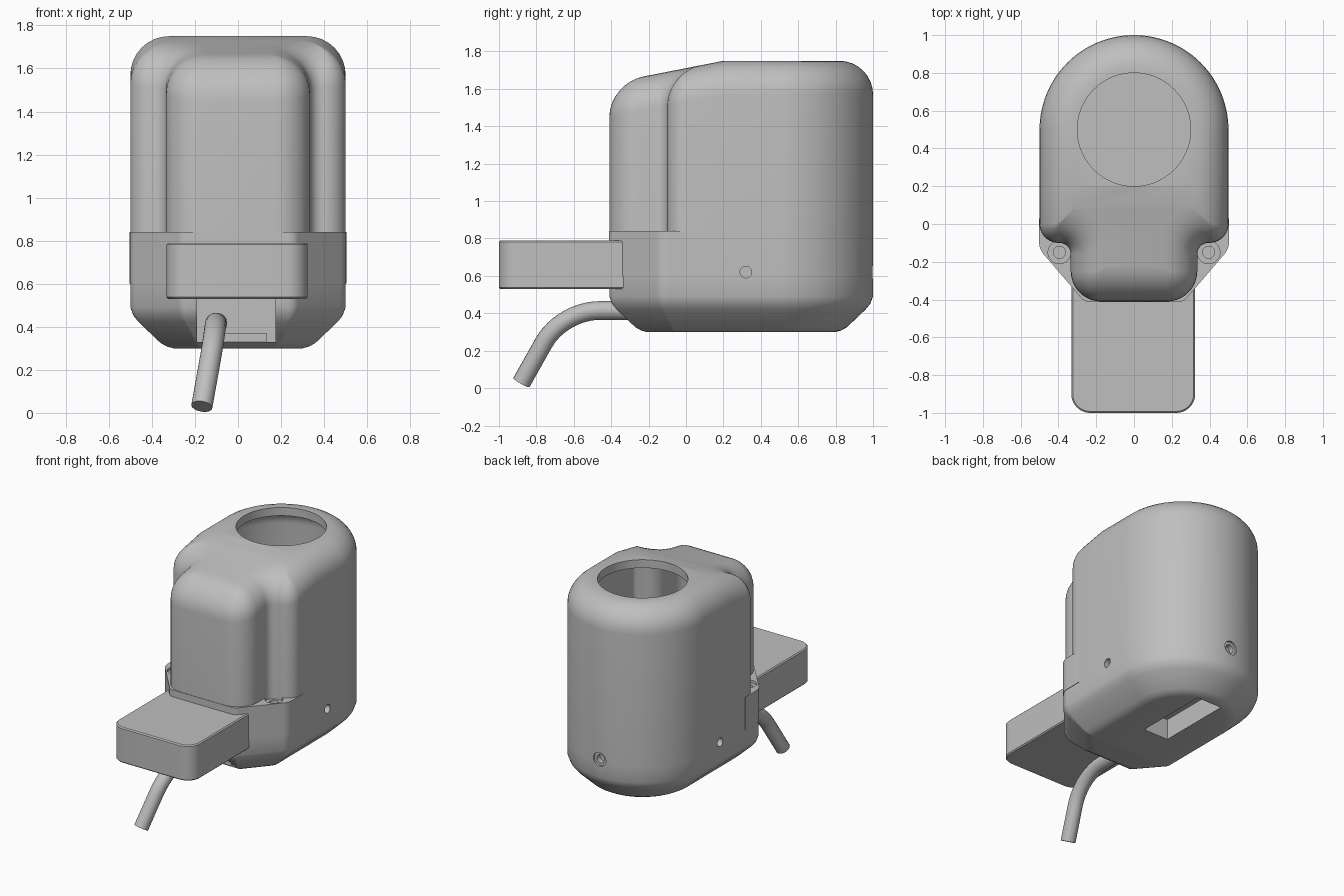
import bpy, bmesh, math
from mathutils import Vector, Matrix

cube = bpy.data.objects.get("Cube")
if cube:
    bpy.data.objects.remove(cube, do_unlink=True)

grey = bpy.data.materials.new("matte_grey")
grey.use_nodes = True
grey.diffuse_color = (0.52, 0.52, 0.52, 1)
grey.node_tree.nodes["Principled BSDF"].inputs["Base Color"].default_value = (0.52, 0.52, 0.52, 1)


def finish(name, bm):
    bmesh.ops.remove_doubles(bm, verts=bm.verts, dist=1e-5)
    bmesh.ops.recalc_face_normals(bm, faces=bm.faces)
    mesh = bpy.data.meshes.new(name)
    bm.to_mesh(mesh)
    bm.free()
    mesh.materials.append(grey)
    obj = bpy.data.objects.new(name, mesh)
    bpy.context.collection.objects.link(obj)
    return obj


def outline(half, inset):
    """Mirrored plan outline with rounded corners, moved inward by inset."""
    pts = half + [(-x, y, r) for x, y, r in reversed(half)]
    result = []
    for i, (x, y, r) in enumerate(pts):
        p = Vector((x, y))
        before, after = Vector(pts[i - 1][:2]), Vector(pts[(i + 1) % len(pts)][:2])
        d1, d2 = (p - before).normalized(), (after - p).normalized()
        n1, n2 = Vector((-d1.y, d1.x)), Vector((-d2.y, d2.x))
        miter = (n1 + n2) / (1 + n1.dot(n2))
        turn = math.atan2(d1.x * d2.y - d1.y * d2.x, d1.dot(d2))
        corner = p + miter * inset
        if abs(turn) < 0.01 or r == 0:
            result.append(corner)
            continue
        side = 1 if turn > 0 else -1
        if side > 0:
            radius = max(r - inset, 0.004)
        else:
            radius = min(r + inset, 0.16 - max(0.1 - inset, 0.004))
        steps = 28 if r > 0.4 else 10
        centre = corner + miter * radius * side
        for k in range(steps + 1):
            spoke = Matrix.Rotation(turn * k / steps, 2) @ n1
            result.append(centre - spoke * radius * side)
    return result


def loft(name, half, rings, drop=lambda y: 0):
    """Stack (inset, z, drop weight) outlines and cap both ends with strips."""
    bm = bmesh.new()
    loops = []
    for inset, z, weight in rings:
        loops.append([bm.verts.new((p.x, p.y, z - weight * drop(p.y)))
                      for p in outline(half, inset)])
    n = len(loops[0])
    for low, high in zip(loops, loops[1:]):
        for i in range(n):
            j = (i + 1) % n
            bm.faces.new((low[i], low[j], high[j], high[i]))
    for ring in (loops[0], loops[-1]):
        for i in range(n // 2 - 1):
            bm.faces.new((ring[i], ring[i + 1], ring[n - 2 - i], ring[n - 1 - i]))
    return finish(name, bm)


def box(name, low, high):
    bm = bmesh.new()
    low, high = Vector(low), Vector(high)
    bmesh.ops.create_cube(bm, size=1, matrix=Matrix.Translation((low + high) / 2)
                          @ Matrix.Diagonal((*(high - low), 1)))
    return finish(name, bm)


def rod(name, start, end, radius):
    start, end = Vector(start), Vector(end)
    axis = end - start
    turn = axis.to_track_quat('Z', 'Y').to_matrix().to_4x4()
    bm = bmesh.new()
    bmesh.ops.create_cone(bm, cap_ends=True, segments=64, radius1=radius, radius2=radius,
                          depth=axis.length,
                          matrix=Matrix.Translation((start + end) / 2) @ turn)
    return finish(name, bm)


def activate(obj):
    bpy.ops.object.select_all(action='DESELECT')
    obj.select_set(True)
    bpy.context.view_layer.objects.active = obj


def cut(cutter, *targets):
    cutter.hide_render = True
    for obj in targets:
        mod = obj.modifiers.new("cut", 'BOOLEAN')
        mod.operation, mod.solver, mod.object = 'DIFFERENCE', 'EXACT', cutter
        activate(obj)
        bpy.ops.object.modifier_apply(modifier=mod.name)
    bpy.data.objects.remove(cutter, do_unlink=True)


def slope(y):
    return max(0, 0.2 - y) * 0.196


def dome(inset, bottom, top, radius):
    rings = [(inset, bottom, 0)]
    for k in range(9):
        a = math.pi / 2 * k / 8
        rings.append((inset + radius * (1 - math.cos(a)), top - radius * (1 - math.sin(a)), 1))
    return rings


# Upper housing: round back, narrow neck in front, sloped and rounded top
upper_plan = [(0.335, -0.41, 0.16), (0.335, -0.1, 0.06), (0.5, -0.1, 0.1),
              (0.5, 0.2, 0), (0.5, 1, 0.5)]
upper = loft("upper_housing", upper_plan, dome(0, 0.6, 1.75, 0.18), slope)

# Lower housing: tapered front corners and a softened chamfer underneath
base_plan = [(0.26, -0.41, 0.06), (0.5, -0.13, 0.1), (0.5, 0.2, 0), (0.5, 1, 0.5)]
base = loft("lower_housing", base_plan,
            [(0.2, 0.3, 0), (0.17, 0.308, 0), (0.14, 0.325, 0), (0.04, 0.42, 0),
             (0.015, 0.45, 0), (0, 0.49, 0), (0, 0.6, 0)])

# Front flange with the two screw ears
flange = loft("screw_flange", base_plan, [(-0.003, 0.6, 0), (-0.003, 0.84, 0)])
cut(box("flange_trim", (-1, 0.03, 0), (1, 2, 2)), flange)

# Hollow interior and round top opening
cut(loft("cavity", upper_plan, dome(0.06, 0.55, 1.69, 0.12), slope), upper, base, flange)
cut(rod("top_opening", (0, 0.5, 1.5), (0, 0.5, 2), 0.3), upper)

# Socket disc in the floor, with two stepped holes above the bottom slot
disc = rod("socket_disc", (0, 0.5, 0.54), (0, 0.5, 0.6), 0.165)
cut(box("bottom_slot", (-0.1, 0.225, 0.2), (0.1, 0.775, 0.45)), base)
for y in (0.385, 0.62):
    cut(rod("socket_bore", (0, y, 0.57), (0, y, 0.7), 0.067), disc)
    cut(rod("socket_hole", (0, y, 0.2), (0, y, 0.7), 0.037), disc, base)

# Cable pocket in the front
cut(box("cable_pocket", (-0.19, -0.7, 0.33), (0.175, -0.2, 0.535)), base)
ledge = box("pocket_ledge", (-0.1, -0.27, 0.33), (0.135, -0.19, 0.37))

# Screw holes: ears, sides and back
for s in (-1, 1):
    cut(rod("ear_bore", (s * 0.395, -0.15, 0.82), (s * 0.395, -0.15, 0.9), 0.06), flange)
    cut(rod("ear_hole", (s * 0.395, -0.15, 0.7), (s * 0.395, -0.15, 0.9), 0.032), flange)
    cut(rod("side_hole", (s * 0.46, 0.32, 0.62), (s * 0.6, 0.32, 0.62), 0.031), upper, base)
cut(rod("back_bore", (0, 0.985, 0.62), (0, 1.1, 0.62), 0.05), upper, base)
cut(rod("back_hole", (0, 0.95, 0.62), (0, 1.1, 0.62), 0.03), upper, base)

# Flat tongue sticking out of the front
tongue = loft("front_tongue", [(0.328, -1, 0.1), (0.328, -0.325, 0)],
              [(0.008, 0.53, 0), (0, 0.538, 0), (0, 0.782, 0), (0.008, 0.79, 0)])
tongue.location.x = -0.004

# Bent cable
curve = bpy.data.curves.new("cable", 'CURVE')
curve.dimensions = '3D'
curve.bevel_depth, curve.bevel_resolution = 0.05, 6
curve.resolution_u = 12
curve.use_fill_caps = True
spline = curve.splines.new('BEZIER')
path = [Vector(p) for p in ((-0.1, -0.19, 0.415), (-0.103, -0.46, 0.415),
                            (-0.13, -0.76, 0.243), (-0.168, -0.88, 0.03))]
ahead, down = (path[1] - path[0]).normalized(), (path[3] - path[2]).normalized()
spline.bezier_points.add(len(path) - 1)
for point, co, way in zip(spline.bezier_points, path, (ahead, ahead, down, down)):
    point.handle_left_type = point.handle_right_type = 'FREE'
    point.co = co
    point.handle_left, point.handle_right = co - way * 0.118, co + way * 0.118
curve.materials.append(grey)
cable = bpy.data.objects.new("cable", curve)
bpy.context.collection.objects.link(cable)
activate(cable)
bpy.ops.object.convert(target='MESH')
cable = bpy.context.view_layer.objects.active

for obj in (upper, base, flange, disc, ledge, tongue, cable):
    activate(obj)
    bpy.ops.object.shade_smooth_by_angle(angle=math.radians(35))
